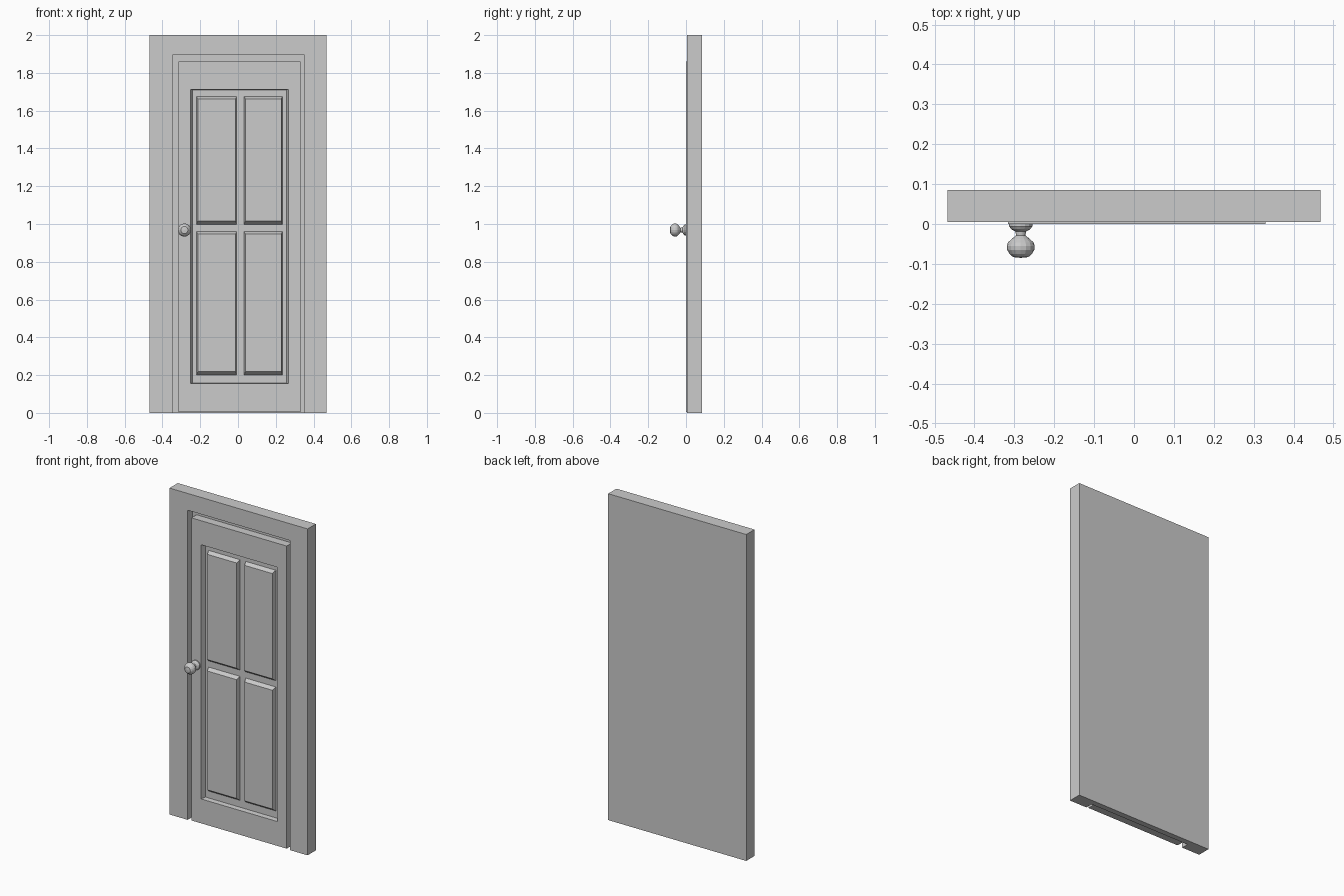
import bpy, bmesh, math

if "Cube" in bpy.data.objects:
    bpy.data.objects.remove(bpy.data.objects["Cube"])


def block(name, front, back, y0, y1):
    """Tapered block between two (x0, x1, z0, z1) rectangles at y0 and y1."""
    bm = bmesh.new()
    rings = []
    for (xa, xb, za, zb), y in ((front, y0), (back, y1)):
        rings.append([bm.verts.new((x, y, z)) for x, z in
                      ((xa, za), (xb, za), (xb, zb), (xa, zb))])
    f, b = rings
    bm.faces.new(f)
    bm.faces.new(b[::-1])
    for i in range(4):
        j = (i + 1) % 4
        bm.faces.new((f[j], f[i], b[i], b[j]))
    bmesh.ops.recalc_face_normals(bm, faces=bm.faces)
    me = bpy.data.meshes.new(name)
    bm.to_mesh(me)
    bm.free()
    ob = bpy.data.objects.new(name, me)
    bpy.context.collection.objects.link(ob)
    return ob


def combine(target, other, operation):
    """Apply a boolean and discard the helper."""
    mod = target.modifiers.new("cut", 'BOOLEAN')
    mod.object = other
    mod.operation = operation
    mod.solver = 'EXACT'
    bpy.context.view_layer.objects.active = target
    bpy.ops.object.modifier_apply(modifier=mod.name)
    bpy.data.objects.remove(other)


# Frame with a doorway recess open at the bottom
outer = (-0.468, 0.468, 0, 2)
frame = block("door_frame", outer, outer, 0.005, 0.085)
opening = (-0.345, 0.35, -0.1, 1.897)
combine(frame, block("opening_cutter", opening, opening, -0.1, 0.05), 'DIFFERENCE')

# Door leaf, leaving a narrow gap around it
leaf = (-0.316, 0.33, 0.006, 1.86)
combine(frame, block("door_leaf", leaf, leaf, 0.0, 0.06), 'UNION')

# Sunken field of the door
combine(frame, block("field_cutter", (-0.252, 0.267, 0.155, 1.713),
                     (-0.241, 0.257, 0.158, 1.71), -0.002, 0.03), 'DIFFERENCE')

# Four raised, bevelled panels
for xa, xb in ((-0.222, -0.006), (0.03, 0.236)):
    for za, zb in ((0.197, 0.962), (0.995, 1.677)):
        panel = block("panel", (xa + 0.01, xb - 0.007, za + 0.022, zb - 0.015),
                      (xa, xb, za, zb), 0.006, 0.034)
        combine(frame, panel, 'UNION')

# Turned knob: (radius, y) profile spun about the y axis
profile = [(0, 0.003), (0.029, 0.003), (0.029, -0.006), (0.024, -0.013),
           (0.013, -0.019), (0.012, -0.029), (0.022, -0.037), (0.032, -0.046),
           (0.035, -0.055), (0.034, -0.065), (0.028, -0.075), (0.019, -0.083),
           (0, -0.085)]
bm = bmesh.new()
verts = [bm.verts.new((r, y, 0)) for r, y in profile]
edges = [bm.edges.new(pair) for pair in zip(verts, verts[1:])]
bmesh.ops.spin(bm, geom=verts + edges, cent=(0, 0, 0), axis=(0, 1, 0),
               angle=math.tau, steps=16)
bmesh.ops.remove_doubles(bm, verts=bm.verts, dist=0.0002)
bmesh.ops.recalc_face_normals(bm, faces=bm.faces)
mesh = bpy.data.meshes.new("door_knob")
bm.to_mesh(mesh)
bm.free()
knob = bpy.data.objects.new("door_knob", mesh)
knob.location = (-0.284, 0, 0.968)
bpy.context.collection.objects.link(knob)
